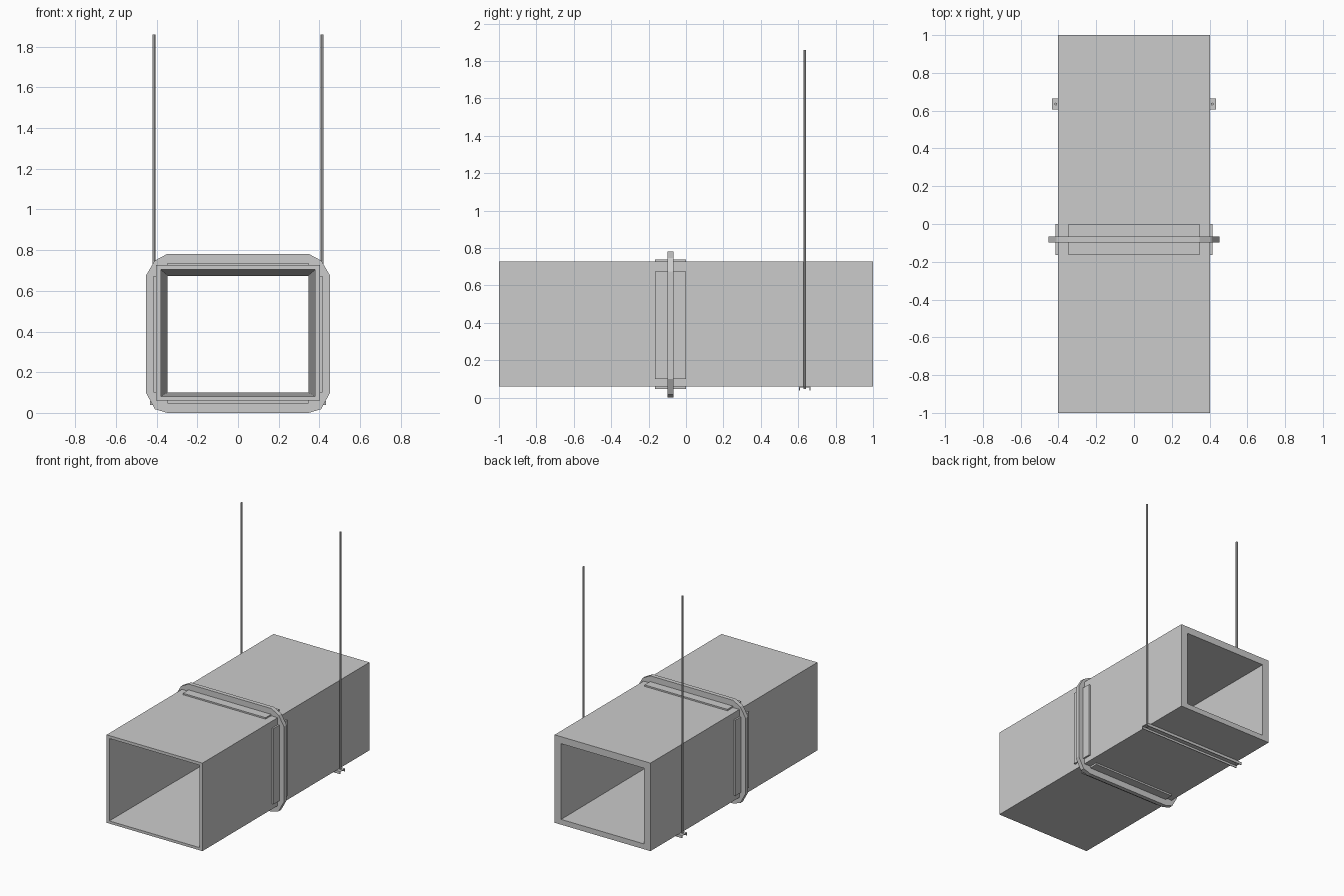
import bpy, bmesh
from mathutils import Vector

if "Cube" in bpy.data.objects:
    bpy.data.objects.remove(bpy.data.objects["Cube"])


def mesh_object(name, verts, faces):
    me = bpy.data.meshes.new(name)
    me.from_pydata(verts, [], faces)
    bm = bmesh.new()
    bm.from_mesh(me)
    bmesh.ops.recalc_face_normals(bm, faces=bm.faces)
    bm.to_mesh(me)
    bm.free()
    ob = bpy.data.objects.new(name, me)
    bpy.context.collection.objects.link(ob)
    return ob


def box(name, lo, hi):
    v = [(x, y, z) for x in (lo[0], hi[0]) for y in (lo[1], hi[1]) for z in (lo[2], hi[2])]
    f = [(0, 1, 3, 2), (4, 6, 7, 5), (0, 4, 5, 1), (2, 3, 7, 6), (0, 2, 6, 4), (1, 5, 7, 3)]
    return mesh_object(name, v, f)


def closed_loft(name, loops):
    """Bridge a cyclic sequence of equal-length closed loops."""
    n, m = len(loops[0]), len(loops)
    faces = [(a * n + i, a * n + (i + 1) % n, (a + 1) % m * n + (i + 1) % n, (a + 1) % m * n + i)
             for a in range(m) for i in range(n)]
    return mesh_object(name, [p for l in loops for p in l], faces)


def rect(hx, z0, z1, y):
    return [(-hx, y, z0), (hx, y, z0), (hx, y, z1), (-hx, y, z1)]


# Duct: straight outside, bore tapering towards the back
closed_loft("duct", [rect(0.402, 0.06, 0.727, -1), rect(0.402, 0.06, 0.727, 1),
                     rect(0.347, 0.10, 0.674, 1), rect(0.379, 0.08, 0.705, -1)])

# Flange ring with faceted corners, seated in the duct wall
right = [(0.347, 0.0), (0.408, 0.018), (0.453, 0.10), (0.453, 0.674), (0.41, 0.748), (0.347, 0.782)]
outer = right + [(-x, z) for x, z in reversed(right)]
inner = [(max(-0.396, min(0.396, x)), max(0.066, min(0.721, z))) for x, z in outer]
# keep the two points beside each corner distinct
inner = [(x, z) if abs(ox) != 0.453 else (x, oz)
         for (x, z), (ox, oz) in zip(inner, outer)]
Y0, Y1 = -0.098, -0.066
closed_loft("flange_ring", [[(x, y, z) for x, z in loop]
                            for loop, y in ((outer, Y0), (outer, Y1), (inner, Y1), (inner, Y0))])

# Flange base plates on all four sides
P0, P1 = -0.165, 0.0
box("flange_plate_top", (-0.347, P0, 0.72), (0.347, P1, 0.738))
box("flange_plate_bottom", (-0.347, P0, 0.047), (0.347, P1, 0.066))
for side, s in (("left", -1), ("right", 1)):
    xs = sorted((s * 0.395, s * 0.415))
    box("flange_plate_" + side, (xs[0], P0, 0.10), (xs[1], P1, 0.674))

# Hanger channel under the duct, open downwards
prof = [(0.605, 0.038), (0.605, 0.059), (0.665, 0.059), (0.665, 0.038),
        (0.660, 0.038), (0.660, 0.054), (0.610, 0.054), (0.610, 0.038)]
n = len(prof)
verts = [(x, y, z) for x in (-0.433, 0.433) for y, z in prof]
faces = [(i, (i + 1) % n, n + (i + 1) % n, n + i) for i in range(n)]
for o in (0, n):
    faces += [(o, o + 1, o + 6, o + 7), (o + 1, o + 2, o + 5, o + 6), (o + 2, o + 3, o + 4, o + 5)]
mesh_object("hanger_channel", verts, faces)

# Threaded hanger rods
for side, s in (("left", -1), ("right", 1)):
    bpy.ops.mesh.primitive_cylinder_add(vertices=8, radius=0.0075, depth=1.815,
                                        location=(s * 0.414, 0.635, 0.9525))
    bpy.context.object.name = "hanger_rod_" + side
